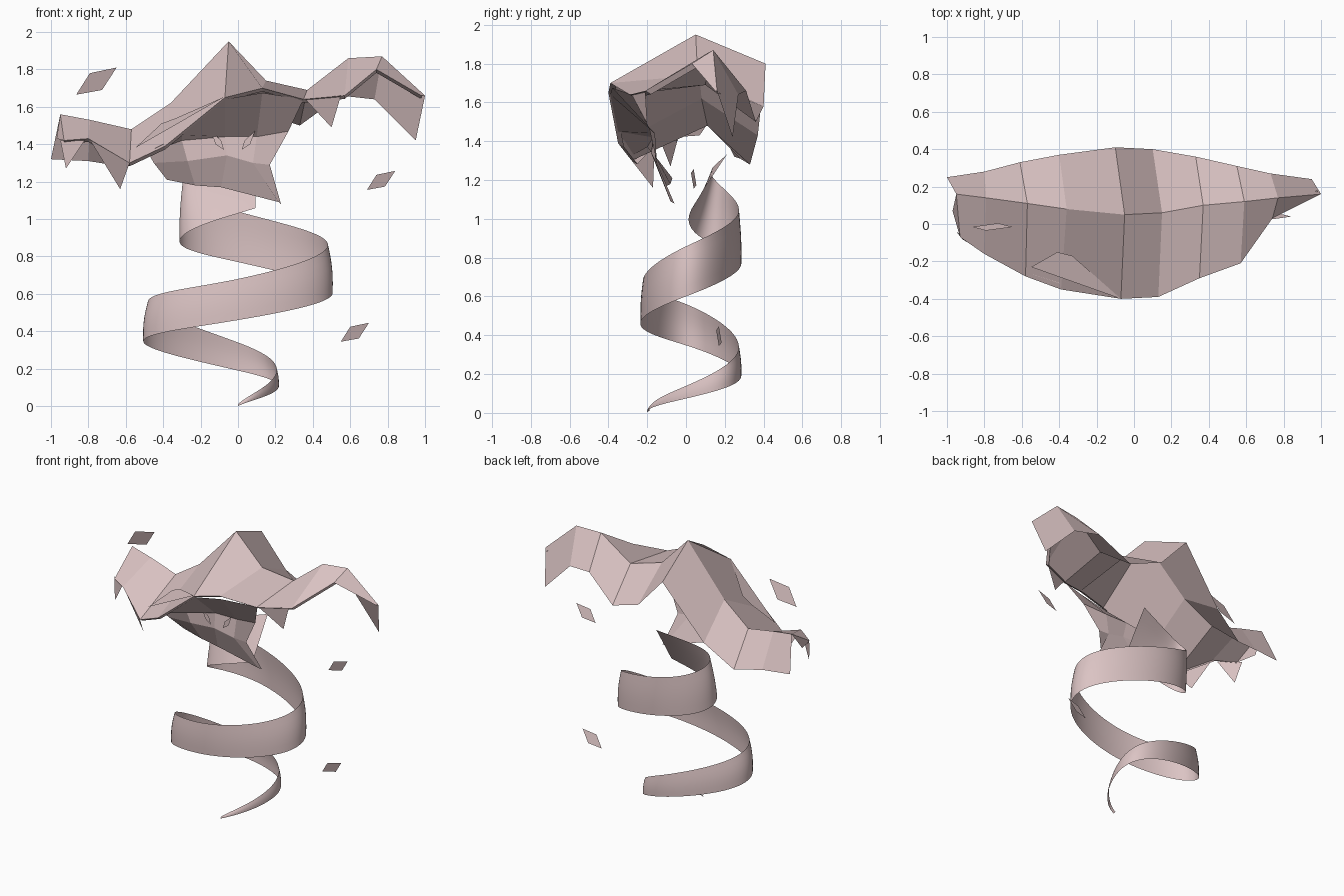
import bpy
import math

cube = bpy.data.objects.get("Cube")
if cube:
    bpy.data.objects.remove(cube, do_unlink=True)

COLOUR = (0.71, 0.55, 0.55, 1)
cloth = bpy.data.materials.new("pale_pink_cloth")
cloth.use_nodes = True
cloth.diffuse_color = COLOUR
shader = cloth.node_tree.nodes["Principled BSDF"]
shader.inputs["Base Color"].default_value = COLOUR
shader.inputs["Roughness"].default_value = 0.9


def make(name, verts, faces, smooth=False):
    mesh = bpy.data.meshes.new(name)
    mesh.from_pydata(verts, [], faces)
    mesh.materials.append(cloth)
    for poly in mesh.polygons:
        poly.use_smooth = smooth
    obj = bpy.data.objects.new(name, mesh)
    bpy.context.collection.objects.link(obj)
    return obj


def sheet(name, columns, smooth=False):
    """Skin neighbouring columns of points with quads."""
    rows = len(columns[0])
    verts = [p for col in columns for p in col]
    faces = []
    for i in range(len(columns) - 1):
        for j in range(rows - 1):
            a = i * rows + j
            faces.append((a, a + 1, a + rows + 1, a + rows))
    return make(name, verts, faces, smooth)


def spline(values, t):
    """Smoothly interpolate evenly spaced values."""
    i = min(int(t), len(values) - 2)
    f = t - i
    b, c = values[i], values[i + 1]
    a = values[i - 1] if i > 0 else 2 * b - c
    d = values[i + 2] if i + 2 < len(values) else 2 * c - b
    return b + 0.5 * f * (c - a + f * (2 * a - 5 * b + 4 * c - d + f * (3 * (b - c) + d - a)))


# Folded canopy: back edge, ridge and front edge of each fold
canopy = [
    [(-1.0, .25, 1.32), (-.95, .16, 1.56), (-.93, -.07, 1.42)],
    [(-.8, .28, 1.31), (-.79, .14, 1.53), (-.8, -.16, 1.43)],
    [(-.61, .33, 1.28), (-.57, .11, 1.48), (-.58, -.28, 1.3)],
    [(-.4, .37, 1.43), (-.36, .08, 1.62), (-.39, -.35, 1.39)],
    [(-.1, .41, 1.8), (-.05, .05, 1.95), (-.07, -.4, 1.65)],
    [(.1, .4, 1.58), (.15, .06, 1.74), (.13, -.39, 1.7)],
    [(.33, .36, 1.5), (.37, .1, 1.69), (.35, -.29, 1.64)],
    [(.55, .31, 1.66), (.59, .12, 1.86), (.57, -.21, 1.66)],
    [(.73, .27, 1.64), (.77, .14, 1.87), (.74, .03, 1.8)],
    [(.95, .24, 1.42), (1.0, .16, 1.66), (.98, .15, 1.66)],
]
sheet("canopy", canopy)

# Narrow hem turned under along the front edge
sheet("front_hem", [[(x, y, z), (x, y + .03, z - .018)] for _, _, (x, y, z) in canopy])

# Torn points hanging from the canopy, and the fold that lies over it
FLAPS = {
    "end_flap": [(-.95, .16, 1.56), (-.97, .07, 1.43), (-.93, -.07, 1.42)],
    "outer_tatter": [(-.95, -.04, 1.42), (-.92, -.08, 1.27), (-.82, -.14, 1.42)],
    "inner_tatter": [(-.79, -.16, 1.42), (-.63, -.17, 1.16), (-.58, -.28, 1.3)],
    "left_tatter": [(.36, -.28, 1.64), (.5, -.2, 1.49), (.55, -.21, 1.66)],
    "brow_fold": [(-.55, -.23, 1.38), (-.07, -.4, 1.655), (-.33, -.17, 1.54), (-.41, -.15, 1.51)],
}
for name, points in FLAPS.items():
    make(name, points, [tuple(range(len(points)))])

# Face: brow edge, upper face, middle and hanging lower edge
sheet("face", [
    [(-.54, -.27, 1.33), (-.49, -.2, 1.37), (-.45, -.14, 1.3), (-.38, -.07, 1.21)],
    [(-.3, -.35, 1.45), (-.3, -.17, 1.42), (-.27, -.15, 1.31), (-.23, -.08, 1.18)],
    [(-.07, -.39, 1.64), (-.07, -.16, 1.44), (-.06, -.18, 1.34), (-.09, -.1, 1.17)],
    [(.13, -.38, 1.675), (.1, -.16, 1.44), (.08, -.16, 1.3), (.22, -.08, 1.09)],
    [(.35, -.28, 1.64), (.27, -.19, 1.47), (.17, -.15, 1.29), (.23, -.06, 1.08)],
])

# Slanted leaf-shaped eyes
for name, side, middle in (("right_eye", -1, -.055), ("left_eye", 1, 0)):
    outline = [(.02, 1.37), (.065, 1.4), (.09, 1.47), (.035, 1.42)]
    make(name, [(middle + side * x, -.2, z) for x, z in outline], [(0, 1, 2, 3)[::side]])

# Spiral ribbon: one value per quarter turn, starting at the front
TURNS, STEPS, ROWS = 8.2, 150, 6
RADIUS_X = [.1, .2, .36, .505, .51, .505, .4, .31, .3, .3]
RADIUS_Y = [.225, .25, .26, .26, .26, .26, .26, .18, .13, .13]
CENTRE_Y = [.025, .025, .025, .025, .025, .025, .025, .1, .15, .15]
BOTTOM = [0, .08, .19, .34, .46, .61, .77, .89, 1.03, 1.17]
HEIGHT = [.01, .07, .15, .21, .22, .26, .27, .31, .28, .25]
LEAN = [0, 0, 0, 0, 0, 0, 0, .05, .16, .2]
ribbon = []
for s in range(STEPS + 1):
    t = TURNS * s / STEPS
    angle = (t - 1) * math.pi / 2
    rx, ry, cy = spline(RADIUS_X, t), spline(RADIUS_Y, t), spline(CENTRE_Y, t)
    column = []
    for k in range(ROWS):
        f = 1 - k / (ROWS - 1)
        swell = 1 - .05 * f + .02 * math.sin(math.pi * f)
        column.append((rx * swell * math.cos(angle),
                       cy + ry * swell * math.sin(angle) + f * spline(LEAN, t),
                       max(0, spline(BOTTOM, t) + f * spline(HEIGHT, t))))
    ribbon.append(column)
sheet("spiral_ribbon", ribbon, smooth=True)

# Loose floating scraps: centre and size
SCRAPS = [("upper_scrap", -.757, -.015, 1.735, 1.0),
          ("middle_scrap", .765, .04, 1.205, .7),
          ("lower_scrap", .625, .17, .393, .7)]
for name, cx, cy, cz, size in SCRAPS:
    outline = [(-.108, -.07), (.03, -.045), (.108, .075), (-.035, .045)]
    make(name, [(cx + x * size, cy + (.2 * x - .3 * z) * size, cz + z * size) for x, z in outline],
         [(0, 1, 2, 3)])
